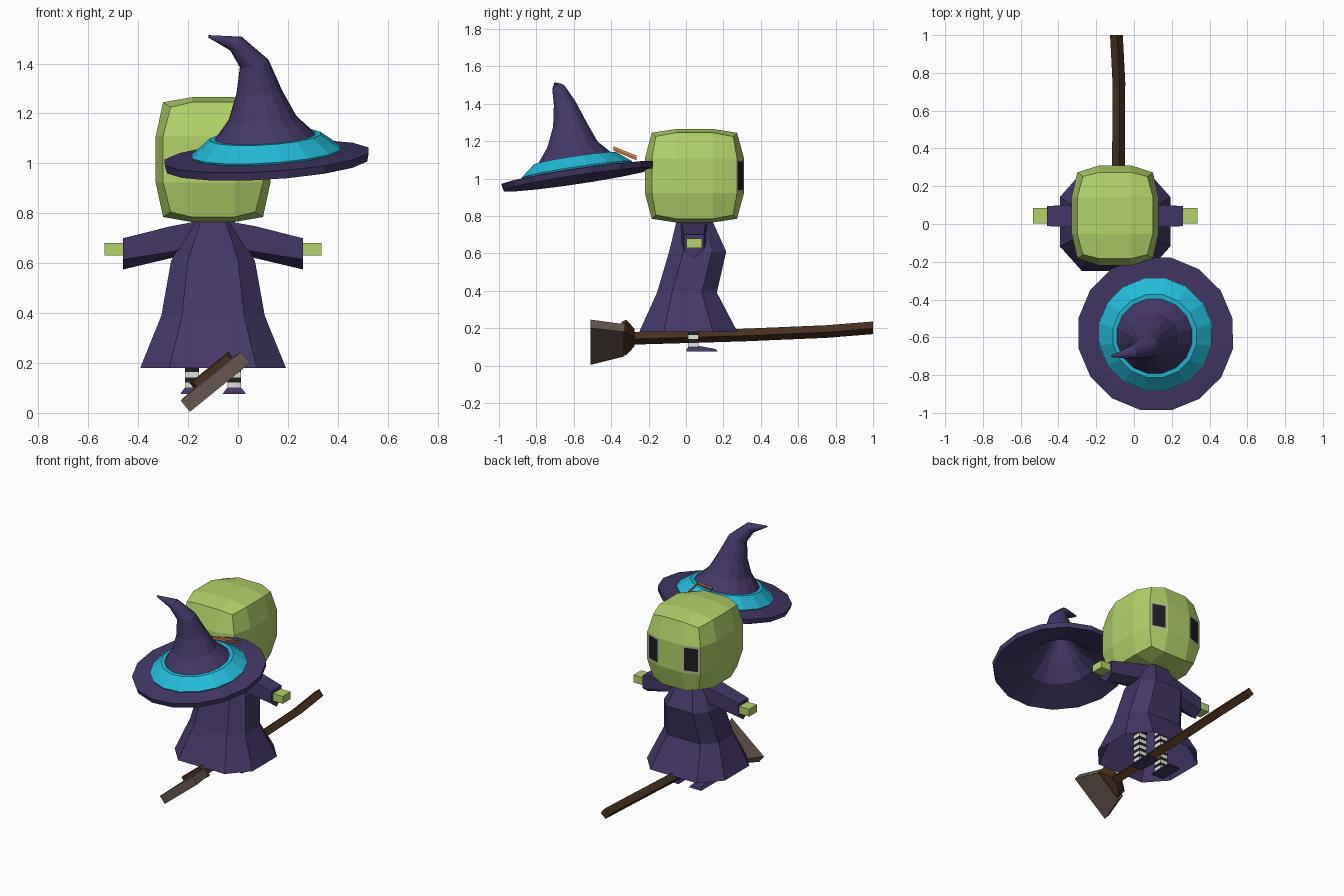
import bpy, bmesh, math
from mathutils import Vector, Matrix

if "Cube" in bpy.data.objects:
    bpy.data.objects.remove(bpy.data.objects["Cube"])


def material(name, r, g, b):
    m = bpy.data.materials.new(name)
    m.diffuse_color = (r, g, b, 1)
    m.use_nodes = True
    m.node_tree.nodes["Principled BSDF"].inputs["Base Color"].default_value = m.diffuse_color
    return m


PURPLE = material("purple cloth", .058, .039, .135)
GREEN = material("green skin", .45, .65, .145)
TEAL = material("teal band", .017, .50, .70)
ORANGE = material("orange buckle", .75, .24, .075)
BROWN = material("dark wood", .065, .030, .015)
STRAW = material("grey brown bristles", .135, .095, .08)
BLACK = material("black", .014, .014, .014)
GREY = material("eye frame grey", .42, .42, .42)
WHITE = material("sock white", .75, .75, .72)


def finish(name, bm, mats):
    bmesh.ops.recalc_face_normals(bm, faces=bm.faces[:])
    me = bpy.data.meshes.new(name)
    bm.to_mesh(me)
    bm.free()
    for m in mats:
        me.materials.append(m)
    ob = bpy.data.objects.new(name, me)
    bpy.context.collection.objects.link(ob)
    return ob


def loft(name, rings, mats, start=True, end=True, stripes=False):
    """Skin a list of equal-length point rings."""
    bm = bmesh.new()
    vs = [[bm.verts.new(p) for p in ring] for ring in rings]
    n = len(rings[0])
    for k in range(len(vs) - 1):
        for i in range(n):
            j = (i + 1) % n
            f = bm.faces.new((vs[k][i], vs[k][j], vs[k + 1][j], vs[k + 1][i]))
            f.material_index = k % 2 if stripes else 0
    if start:
        bm.faces.new(vs[0])
    if end:
        bm.faces.new(vs[-1])
    return finish(name, bm, mats)


def ring(center, normal, r, n=16):
    q = Vector((0, 0, 1)).rotation_difference(Vector(normal).normalized())
    return [Vector(center) + q @ Vector((r * math.cos(2 * math.pi * (i + .5) / n),
                                         r * math.sin(2 * math.pi * (i + .5) / n), 0))
            for i in range(n)]


def rect_xy(cx, cy, z, hx, hy):
    return [(cx - hx, cy - hy, z), (cx + hx, cy - hy, z),
            (cx + hx, cy + hy, z), (cx - hx, cy + hy, z)]


BX = -.10  # body centre line

# Head: cube with 3x3 cells per side, edges and corners pulled in
HALF = (.23, .265, .25)
PULL = {1: (1, 1, 1), 2: (.87, .86, .92), 3: (.74, .78, .84)}
bm = bmesh.new()
bmesh.ops.create_cube(bm, size=2)
bmesh.ops.subdivide_edges(bm, edges=bm.edges[:], cuts=2, use_grid_fill=True)
for v in bm.verts:
    pull = PULL[sum(abs(c) > .9 for c in v.co)]
    v.co = Vector([math.copysign(h * (p if abs(c) > .9 else .37), c)
                   for c, h, p in zip(v.co, HALF, pull)])
bm.normal_update()
# Eyes: framed panes in the outer middle cells of the face
eyes = [f for f in bm.faces
        if f.calc_center_median().y > .2 and abs(f.calc_center_median().z) < .02
        and abs(f.calc_center_median().x) > .1 and f.normal.y > .5]
bmesh.ops.inset_individual(bm, faces=eyes, thickness=.010)
for f in eyes:
    f.material_index = 1
bmesh.ops.inset_individual(bm, faces=eyes, thickness=.012)
for f in eyes:
    f.material_index = 2
bmesh.ops.translate(bm, vec=(BX, .045, 1.015), verts=bm.verts[:])
finish("head", bm, [GREEN, GREY, BLACK])


# Robe: eight-sided, open at the hem
def robe_ring(z, hx, y0, y1):
    cy, hy = (y0 + y1) / 2, (y1 - y0) / 2
    pts = [(1, -.5), (1, .5), (.6, 1), (-.6, 1), (-1, .5), (-1, -.5), (-.6, -1), (.6, -1)]
    return [(BX + hx * a, cy + hy * b, z) for a, b in pts]


loft("robe", [robe_ring(.18, .292, -.25, .275), robe_ring(.39, .207, -.155, .165),
              robe_ring(.61, .168, -.09, .215), robe_ring(.775, .08, -.05, .14)],
     [PURPLE], start=False)


# Sleeves, hands, legs and shoes, mirrored about the body
def sleeve_ring(x, hy, top, low, tip):
    return [(x, .042 - hy, top), (x, .042 + hy, top), (x, .042 + hy, low),
            (x, .042, tip), (x, .042 - hy, low)]


for s, side in ((-1, "left"), (1, "right")):
    loft(side + "_sleeve", [sleeve_ring(BX + s * .06, .07, .768, .67, .65),
                            sleeve_ring(BX + s * .17, .062, .748, .645, .62),
                            sleeve_ring(BX + s * .36, .053, .70, .615, .575)], [PURPLE])
    loft(side + "_hand", [rect_xy(BX + s * .39, .044, z, .045, .042) for z in (.63, .68)], [GREEN])
    lx = BX + s * .085
    loft(side + "_leg", [rect_xy(lx, .04, .10 + .021 * k, .028, .028) for k in range(15)],
         [WHITE, BLACK], stripes=True)
    loft(side + "_shoe", [rect_xy(lx, .085, .076, .046, .083), rect_xy(lx, .082, .088, .038, .078),
                          rect_xy(lx, .042, .105, .024, .028)], [PURPLE])

# Broom: everything turned about the handle axis
TURN = math.radians(39)


def broom_ring(x, y, z, a, b):
    c, s = math.cos(TURN), math.sin(TURN)
    return [(x + u * c - w * s, y, z + u * s + w * c)
            for u, w in ((-a, -b), (a, -b), (a, b), (-a, b))]


loft("broom_handle", [broom_ring(x, y, z, .024, .024) for x, y, z in
                      ((-.09, -.31, .145), (-.082, .3, .163), (-.08, .75, .182),
                       (-.093, 1.0, .202))], [BROWN])
loft("broom_collar", [broom_ring(-.09, y, .15, a, b) for y, a, b in
                      ((-.345, .088, .036), (-.32, .10, .042), (-.275, .034, .032))], [BROWN])
loft("broom_bristles", [broom_ring(-.09, -.51, .125, .156, .029),
                        broom_ring(-.09, -.33, .135, .105, .026)], [STRAW])

# Hat: tilted brim, hollow underside and bent cone
HC, HN = Vector((.115, -.58, 1.02)), Vector((-.06, -.15, 1)).normalized()


def hat_ring(r, h):
    return ring(HC + HN * h, HN, r)


loft("hat", [ring((.09, -.61, 1.26), HN, .04), ring((.10, -.60, 1.13), HN, .13),
             hat_ring(.22, .025), hat_ring(.41, -.025), hat_ring(.417, .008),
             hat_ring(.30, .018), hat_ring(.218, .07),
             ring((.098, -.607, 1.18), (-.06, -.12, 1), .138),
             ring((.085, -.62, 1.285), (-.08, -.12, 1), .093),
             ring((.065, -.648, 1.40), (-.25, -.15, 1), .060),
             ring((-.008, -.68, 1.48), (-.75, -.2, .65), .036),
             ring((-.118, -.70, 1.509), (-1, -.2, .2), .005)], [PURPLE])
loft("hat_band", [hat_ring(.297, .012), hat_ring(.304, .026), hat_ring(.226, .088),
                  hat_ring(.20, .088)], [TEAL], start=False, end=False)

# Buckle: tapered square frame lying on the band
bm = bmesh.new()
outer = [(.045, -.265, 1.105), (.205, -.265, 1.115), (.178, -.388, 1.165), (.072, -.388, 1.157)]
face = bm.faces.new([bm.verts.new(p) for p in outer])
bmesh.ops.inset_individual(bm, faces=[face], thickness=.022)
bmesh.ops.delete(bm, geom=[face], context='FACES')
buckle = finish("hat_buckle", bm, [ORANGE])
mod = buckle.modifiers.new("thickness", 'SOLIDIFY')
mod.thickness = .015
mod.offset = 0
